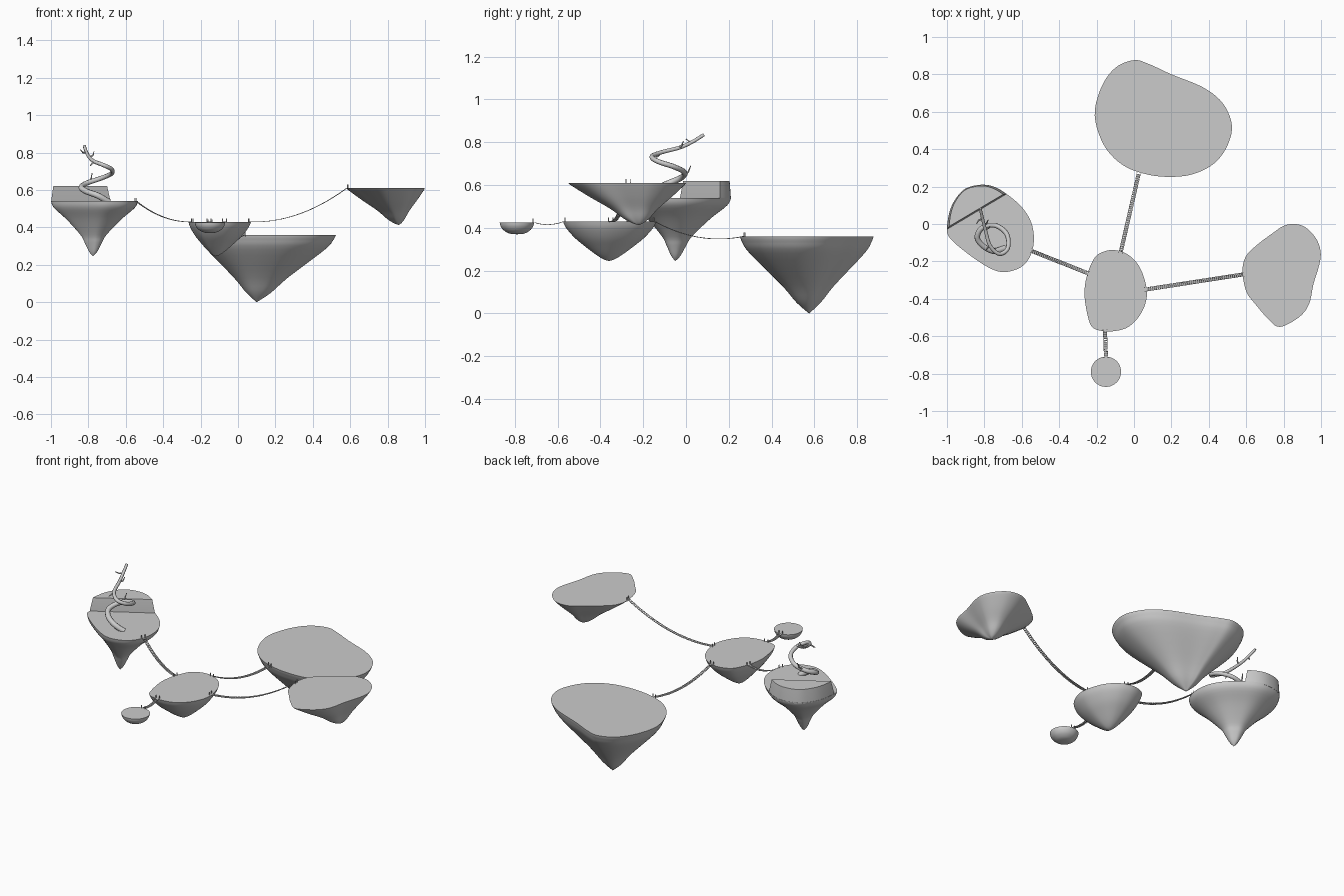
import bpy, bmesh, math
from mathutils import Vector, Matrix

if "Cube" in bpy.data.objects:
    bpy.data.objects.remove(bpy.data.objects["Cube"])


def spline(pts, closed=False, n=5):
    # smooth interpolation through a few control points
    pts = [Vector(p) for p in pts]
    k, out = len(pts), []
    get = (lambda i: pts[i % k]) if closed else (lambda i: pts[max(0, min(k - 1, i))])
    for i in range(k if closed else k - 1):
        a, b, c, d = (get(i + j) for j in (-1, 0, 1, 2))
        for s in range(n):
            t = s / n
            out.append(0.5 * (2 * b + (c - a) * t + (2 * a - 5 * b + 4 * c - d) * t * t
                              + (3 * b - a - 3 * c + d) * t ** 3))
    if not closed:
        out.append(pts[-1])
    return out


def finish(bm, name, angle=40):
    bmesh.ops.recalc_face_normals(bm, faces=bm.faces)
    me = bpy.data.meshes.new(name)
    bm.to_mesh(me)
    bm.free()
    ob = bpy.data.objects.new(name, me)
    bpy.context.collection.objects.link(ob)
    bpy.ops.object.select_all(action='DESELECT')
    ob.select_set(True)
    bpy.context.view_layer.objects.active = ob
    if angle:
        bpy.ops.object.shade_smooth_by_angle(angle=math.radians(angle))
    return ob


def loft(name, rings, tip=None, angle=40):
    # skin stacked rings; close the last with a point or a flat cap
    bm = bmesh.new()
    vs = [[bm.verts.new(p) for p in r] for r in rings]
    n = len(vs[0])
    for a, b in zip(vs, vs[1:]):
        for i in range(n):
            bm.faces.new((a[i], a[(i + 1) % n], b[(i + 1) % n], b[i]))
    bm.faces.new(vs[0])
    if tip:
        t = bm.verts.new(tip)
        for i in range(n):
            bm.faces.new((vs[-1][i], vs[-1][(i + 1) % n], t))
    else:
        bm.faces.new(vs[-1])
    return finish(bm, name, angle)


def island(name, outline, top, tip, profile):
    # profile: (fraction of radius, fraction of depth)
    edge = spline(outline, True)
    c, depth = Vector(tip[:2]), top - tip[2]
    prof = spline([(1, 0)] + profile + [(0, 1)], n=4)
    rings = [[(*(c + (p - c) * f), top - depth * d) for p in edge] for f, d in prof[:-1]]
    loft(name, rings, tip)
    return edge


# Floating islands
island("large_island", [
    (-.21, .58), (-.175, .73), (-.1, .835), (0, .876), (.08, .855), (.2, .80), (.37, .73),
    (.475, .645), (.523, .53), (.50, .42), (.43, .325), (.32, .268), (.2, .252), (.07, .265),
    (-.06, .315), (-.16, .42)], .36, (.10, .575, 0),
    [(.97, .07), (.86, .22), (.4, .63), (.18, .86)])
island("centre_island", [
    (-.265, -.37), (-.25, -.27), (-.21, -.18), (-.16, -.147), (-.10, -.14), (-.03, -.165),
    (.03, -.23), (.065, -.33), (.065, -.41), (.03, -.49), (-.03, -.55), (-.1, -.572),
    (-.17, -.572), (-.225, -.55), (-.25, -.48)], .43, (-.12, -.36, .245),
    [(.93, .17), (.74, .42), (.5, .65), (.27, .85), (.11, .96)])
island("right_island", [
    (.58, -.25), (.60, -.17), (.66, -.11), (.74, -.05), (.80, -.01), (.86, 0), (.92, -.02),
    (.975, -.08), (.998, -.15), (.99, -.22), (.96, -.32), (.935, -.43), (.88, -.50),
    (.78, -.55), (.72, -.51), (.65, -.43), (.6, -.36)], .61, (.86, -.22, .413),
    [(.95, .07), (.7, .33), (.41, .61), (.23, .83), (.1, .95)])
left_edge = island("left_island", [
    (-1, -.03), (-.985, .07), (-.95, .14), (-.9, .19), (-.82, .21), (-.75, .2), (-.68, .16),
    (-.60, .09), (-.55, .01), (-.535, -.08), (-.55, -.16), (-.59, -.22), (-.65, -.25),
    (-.72, -.255), (-.80, -.22), (-.9, -.15), (-.98, -.08)], .54, (-.775, -.05, .245),
    [(.93, .12), (.63, .33), (.3, .61), (.2, .75), (.09, .92)])
island("small_island", [(-.15 + .081 * math.cos(a * math.tau / 10),
                         -.79 + .081 * math.sin(a * math.tau / 10)) for a in range(10)],
       .425, (-.15, -.79, .37), [(.95, .3), (.8, .62), (.55, .87), (.28, .98)])

# Raised terrace with a straight cliff across the left island
base = [p for p in left_edge if p.y > -.041 + (p.x + 1) * .574]
mid = sum(base, Vector((0, 0))) / len(base)
loft("raised_terrace", [[(*(mid + (p - mid) * f), z) for p in base]
                        for f, z in ((.985, .535), (.985, .545), (.90, .62))], angle=30)


# Plank bridges with rope edges and end posts
def tube(name, pts, radii):
    cu = bpy.data.curves.new(name, 'CURVE')
    cu.dimensions = '3D'
    cu.bevel_depth = 1
    cu.bevel_resolution = 2
    cu.use_fill_caps = True
    sp = cu.splines.new('POLY')
    sp.points.add(len(pts) - 1)
    for q, p, r in zip(sp.points, pts, radii):
        q.co = (*p, 1)
        q.radius = r
    ob = bpy.data.objects.new(name, cu)
    bpy.context.collection.objects.link(ob)
    bpy.ops.object.select_all(action='DESELECT')
    ob.select_set(True)
    bpy.context.view_layer.objects.active = ob
    bpy.ops.object.convert(target='MESH')
    bpy.ops.object.shade_smooth_by_angle(angle=math.radians(50))


def bridge(name, a, b):
    a, b = Vector(a), Vector(b)
    length = (b - a).length
    flat = Vector((b.x - a.x, b.y - a.y, 0)).normalized()
    side = Vector((-flat.y, flat.x, 0))
    sag = lambda t: a.lerp(b, t) - Vector((0, 0, .36 * length * t * (1 - t)))
    bm = bmesh.new()

    def box(centre, x, size):
        z = x.cross(side)
        rot = Matrix((x, side, z)).transposed().to_4x4()
        bmesh.ops.create_cube(bm, size=1, matrix=Matrix.Translation(centre) @ rot
                              @ Matrix.Diagonal((*size, 1)))
    n = round(length / .011)
    for i in range(n):
        t = (i + .5) / n
        x = (sag(t + .01) - sag(t - .01)).normalized()
        box(sag(t), x, (.0075, .02, .003))
    for end, s in ((a, -1), (b, 1)):
        for w in (-.011, .011):
            box(end + flat * s * .006 + side * w + Vector((0, 0, .005)), flat, (.004, .004, .026))
    finish(bm, name + "_planks", 0)
    for w, label in ((-.0095, "right"), (.0095, "left")):
        tube(f"{name}_{label}_rope", [sag(i / 20) + side * w for i in range(21)], [.0012] * 21)


bridge("left_bridge", (-.545, -.145, .54), (-.25, -.262, .43))
bridge("right_bridge", (.063, -.35, .43), (.582, -.27, .61))
bridge("back_bridge", (-.07, -.147, .43), (.025, .268, .36))
bridge("front_bridge", (-.155, -.572, .43), (-.15, -.708, .425))

# Spiralling bare tree
trunk = spline([(-.69, -.13, .535), (-.75, -.145, .57), (-.81, -.115, .592), (-.838, -.07, .613),
                (-.81, -.02, .636), (-.74, -.008, .66), (-.68, -.055, .685), (-.675, -.13, .71),
                (-.72, -.16, .733), (-.77, -.115, .753), (-.795, -.03, .775),
                (-.81, .03, .802), (-.822, .083, .835)], n=6)
m = len(trunk) - 1
tube("tree_trunk", trunk, [.017 - .009 * i / m for i in range(m + 1)])
for i, twig in enumerate([
        [(-.80, -.015, .64), (-.785, .01, .66), (-.78, .022, .69)],
        [(-.795, -.03, .775), (-.775, -.02, .785), (-.77, -.012, .805)],
        [(-.81, .03, .802), (-.83, .02, .80), (-.842, .0, .815)],
        [(-.77, -.115, .753), (-.785, -.13, .735), (-.79, -.14, .73)]]):
    tube(f"tree_twig_{i + 1}", [Vector(p) for p in twig], [.006, .004, .002])
